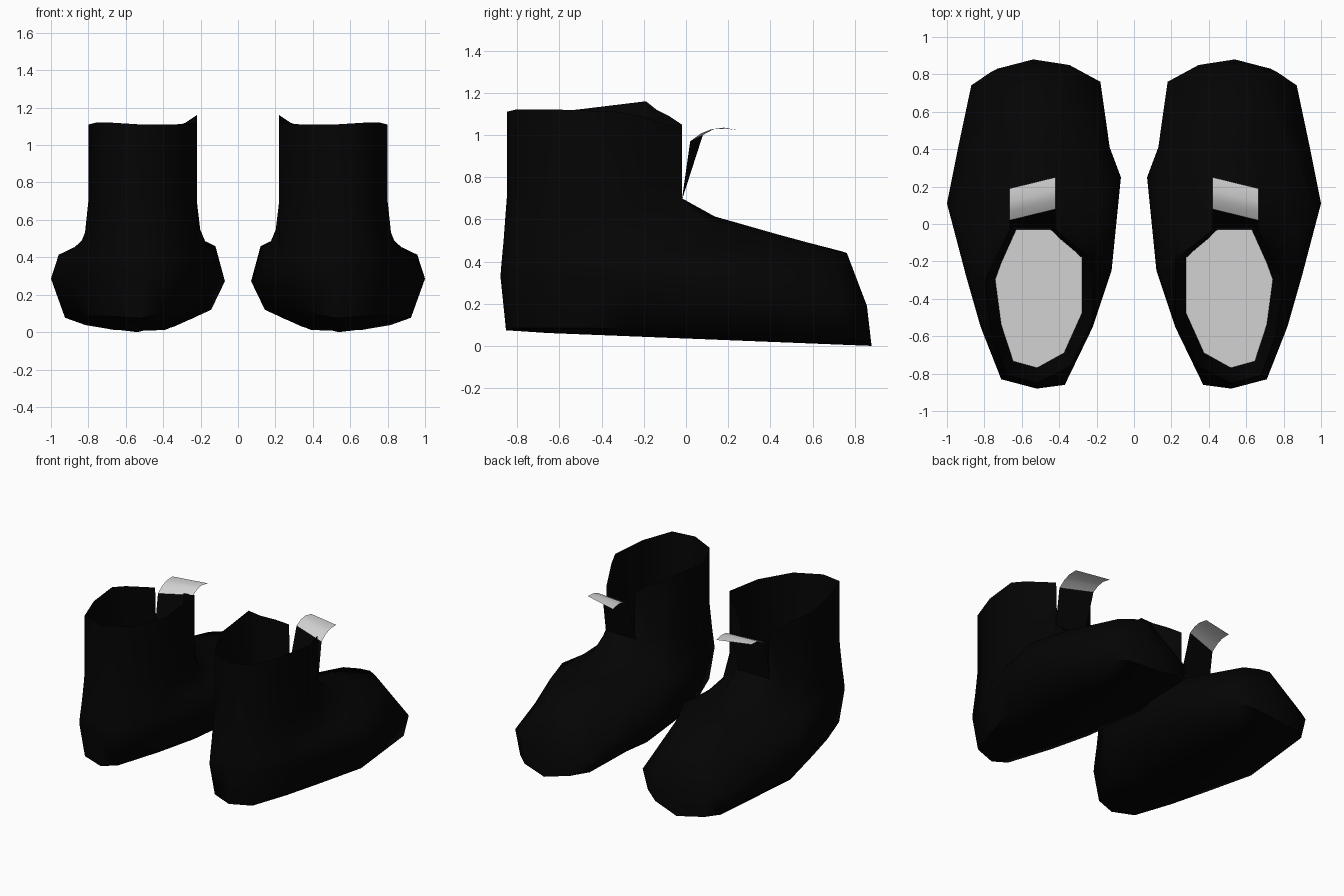
import bpy, bmesh

cube = bpy.data.objects.get("Cube")
if cube:
    bpy.data.objects.remove(cube)


def material(name, value):
    m = bpy.data.materials.new(name)
    m.use_nodes = True
    color = (value, value, value, 1)
    m.diffuse_color = color
    m.node_tree.nodes["Principled BSDF"].inputs["Base Color"].default_value = color
    return m


BLACK = material("black leather", 0.0012)
GREY = material("pale grey lining", 0.65)

# Matching outlines, heel first, then outer side, toe and inner side
FOOT = [(.52, -.88), (.71, -.83), (.82, -.55), (.90, -.27), (1, .11), (.94, .41),
        (.87, .76), (.77, .83), (.54, .88), (.31, .85), (.18, .78), (.13, .41),
        (.07, .25), (.12, -.25), (.22, -.55), (.37, -.86)]
SHAFT = [(.52, -.85), (.68, -.81), (.76, -.59), (.80, -.32), (.76, -.22), (.71, -.12),
         (.66, -.02), (.61, -.02), (.55, -.02), (.49, -.02), (.43, -.02), (.36, -.08),
         (.28, -.14), (.22, -.19), (.22, -.52), (.34, -.76)]
RIM = [1.11, 1.12, 1.12, 1.11, 1.09, 1.06, 1.03, 1.03, 1.04, 1.05, 1.05,
       1.09, 1.12, 1.16, 1.12, 1.11]
NOTCH = range(6, 10)  # open front of the shaft


def forward(y):
    return (y + .88) / 1.76


def blend_ring(t, base, rise, dip, pinch):
    """Ring between foot and shaft outlines: dips at the ball, narrows to the toe."""
    ring = []
    for (a, b), (c, d) in zip(FOOT, SHAFT):
        f = forward(b)
        x = .54 + (a + (c - a) * t - .54) * (1 - pinch * f ** 6)
        z = base + rise * f - dip * f * (1 - f) + .15 * f * max(0, .54 - x)
        ring.append((x, b + (d - b) * t, z))
    return ring


def build(name, rings, mat, side, cap=False, notched=False):
    """Loft closed rings; optionally cap the first and notch the last band."""
    bm = bmesh.new()
    rows = [[bm.verts.new((x * side, y, z)) for x, y, z in ring] for ring in rings]
    for low, high in zip(rows, rows[1:]):
        for i in range(len(low)):
            if notched and high is rows[-1] and i in NOTCH:
                continue
            j = (i + 1) % len(low)
            bm.faces.new((low[i], low[j], high[j], high[i]))
    if cap:
        bm.faces.new(rows[0][::-1])
    if side < 0:
        bmesh.ops.reverse_faces(bm, faces=bm.faces)
    finish(name, bm, mat)


def finish(name, bm, mat):
    mesh = bpy.data.meshes.new(name)
    bm.to_mesh(mesh)
    bm.free()
    mesh.materials.append(mat)
    ob = bpy.data.objects.new(name, mesh)
    bpy.context.collection.objects.link(ob)
    bpy.ops.object.select_all(action='DESELECT')
    ob.select_set(True)
    bpy.context.view_layer.objects.active = ob
    bpy.ops.object.shade_smooth_by_angle(angle=1.1)


def strip(name, inner, outer, mat, side):
    """Band across the boot between two (y, z) edge paths."""
    bm = bmesh.new()
    rows = [(bm.verts.new((.42 * side, *p)), bm.verts.new((.665 * side, *q)))
            for p, q in zip(inner, outer)]
    for a, b in zip(rows, rows[1:]):
        f = bm.faces.new((a[0], a[1], b[1], b[0]))
        if side < 0:
            f.normal_flip()
    finish(name, bm, mat)


for side, label in ((1, "left"), (-1, "right")):
    # Outer shell: rounded sole, widest line, upper, instep, ankle, rim
    tread = [(.53 + (x - .53) * .4, y * .75, .07 * (1 - forward(y * .75)))
             for x, y in FOOT]
    sole = [(.53 + (x - .53) * .84, y * (.97 if y < 0 else 1),
             .07 * (1 - forward(y)) + max(.1 * (x - .54), .2 * (.54 - x)))
            for x, y in FOOT]
    girth = [(x, y * (.975 if y > .5 else 1), .33 - .14 * forward(y) ** 2)
             for x, y in FOOT]
    ankle = [(x, y, .70) for x, y in SHAFT]
    rim = [(x, y, z) for (x, y), z in zip(SHAFT, RIM)]
    shell = [tread, sole, girth, blend_ring(.13, .38, .06, 0, .75),
             blend_ring(.5, .5, .03, .25, .75), blend_ring(.82, .63, -.02, .4, .2),
             ankle, rim]
    build(label + "_boot_shell", shell, BLACK, side, cap=True, notched=True)

    # Tapered inner wall and the pale insole at its base
    floor = [(.51 + (x - .51) * .8, -.395 + (y + .43) * .89, .2) for x, y in SHAFT]
    build(label + "_inner_wall", [rim[::-1], floor[::-1]][::-1], BLACK, -side) \
        if not NOTCH else build(label + "_inner_wall", [floor, rim], BLACK, side,
                                notched=True)
    build(label + "_insole", [floor[::-1]], GREY, side, cap=True)

    # Tongue: dark stem with a pale curled tip
    strip(label + "_tongue_stem", [(-.02, .69), (.08, 1.0)],
          [(-.02, .69), (.02, .97)], BLACK, side)
    strip(label + "_tongue_tip",
          [(.08, 1.0), (.13, 1.027), (.18, 1.035), (.25, 1.022)],
          [(.02, .97), (.07, 1.007), (.12, 1.027), (.19, 1.03)], GREY, side)
